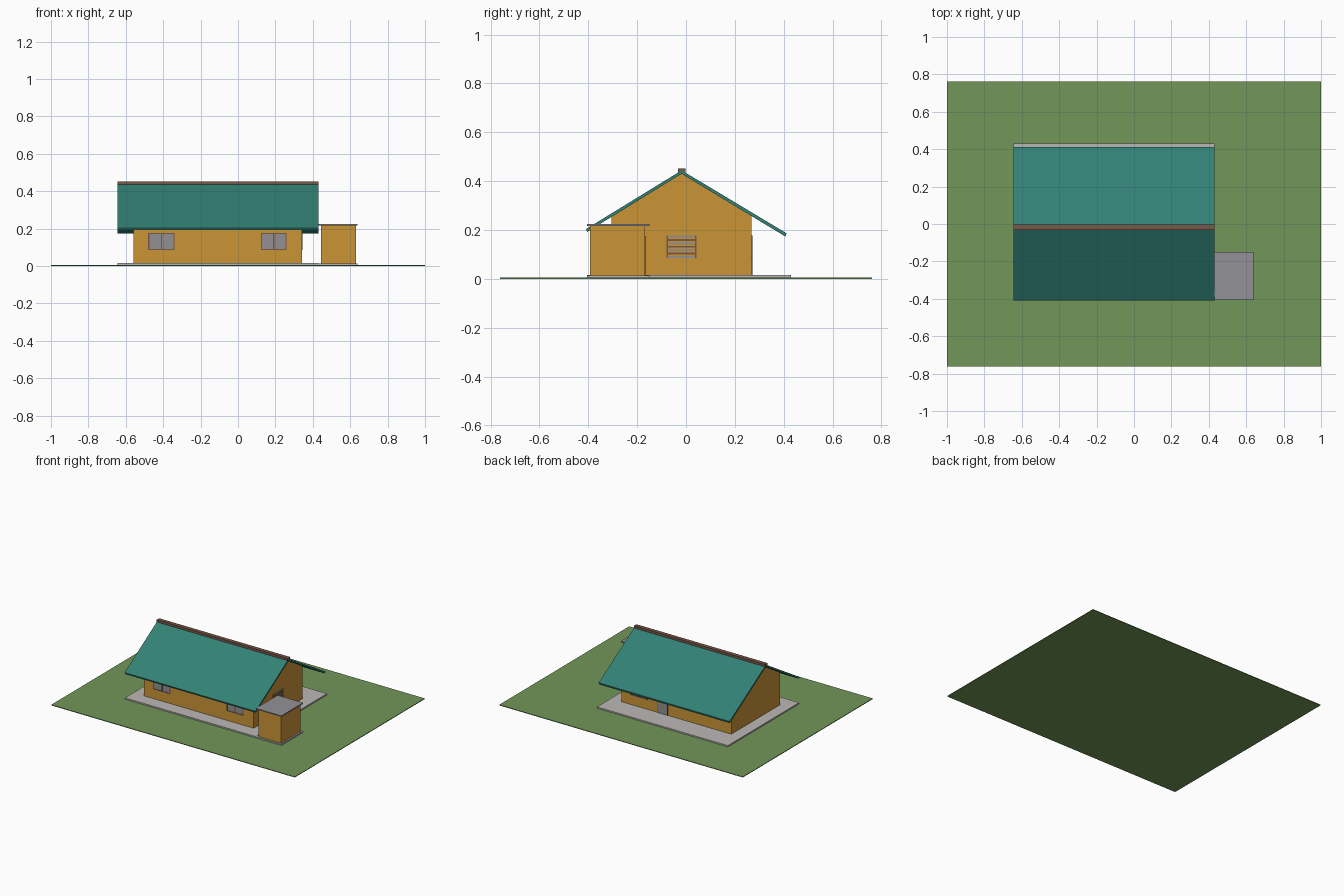
import bpy, bmesh

if "Cube" in bpy.data.objects:
    bpy.data.objects.remove(bpy.data.objects["Cube"])


def mat(name, r, g, b):
    m = bpy.data.materials.new(name)
    m.diffuse_color = (r, g, b, 1)
    m.use_nodes = True
    m.node_tree.nodes["Principled BSDF"].inputs["Base Color"].default_value = m.diffuse_color
    return m


GRASS = mat("grass green", 0.17, 0.31, 0.10)
SLAB = mat("concrete", 0.50, 0.48, 0.47)
WALL = mat("ochre wall", 0.60, 0.30, 0.036)
ROOF = mat("teal roof", 0.032, 0.22, 0.18)
TRIM = mat("brown trim", 0.19, 0.095, 0.065)
GLASS = mat("grey glass", 0.29, 0.28, 0.29)
METAL = mat("grey sheet", 0.29, 0.29, 0.31)


def box(name, x0, x1, y0, y1, z0, z1, m):
    bpy.ops.mesh.primitive_cube_add(size=1, location=((x0 + x1) / 2, (y0 + y1) / 2, (z0 + z1) / 2))
    ob = bpy.context.object
    ob.name = name
    ob.scale = (x1 - x0, y1 - y0, z1 - z0)
    ob.data.materials.append(m)
    return ob


def extrude_x(name, profile, x0, x1, m):
    """Extrude a closed (y, z) profile along x."""
    bm = bmesh.new()
    face = bm.faces.new([bm.verts.new((x0, y, z)) for y, z in profile])
    out = bmesh.ops.extrude_face_region(bm, geom=[face])
    bmesh.ops.translate(bm, vec=(x1 - x0, 0, 0),
                        verts=[v for v in out["geom"] if isinstance(v, bmesh.types.BMVert)])
    bmesh.ops.recalc_face_normals(bm, faces=bm.faces)
    me = bpy.data.meshes.new(name)
    bm.to_mesh(me)
    bm.free()
    me.materials.append(m)
    ob = bpy.data.objects.new(name, me)
    bpy.context.collection.objects.link(ob)


def opening(name, x0, x1, z0, z1, y, side, mullion):
    """Glazed plate with trim on a wall facing -y (side -1) or +y (side 1)."""
    def plate(part, a, b, c, d, t, m):
        ys = sorted((y, y + side * t))
        box(name + part, a, b, ys[0], ys[1], c, d, m)
    w = 0.006
    plate("_panel", x0, x1, z0, z1, 0.002, GLASS)
    plate("_jamb_left", x0, x0 + w, z0, z1, 0.004, TRIM)
    plate("_jamb_right", x1 - w, x1, z0, z1, 0.004, TRIM)
    plate("_head", x0, x1, z1 - w, z1, 0.004, TRIM)
    if mullion:
        plate("_sill", x0, x1, z0, z0 + w, 0.004, TRIM)
        c = (x0 + x1) / 2
        plate("_mullion", c - w / 2, c + w / 2, z0, z1, 0.004, TRIM)


# Lawn and concrete bases
box("lawn", -1, 1, -0.762, 0.762, 0, 0.005, GRASS)
box("house_slab", -0.645, 0.43, -0.405, 0.43, 0.005, 0.015, SLAB)
box("shed_slab", 0.43, 0.64, -0.405, -0.15, 0.005, 0.014, SLAB)

# House body with gable ends
extrude_x("house_walls", [(-0.305, 0.014), (0.268, 0.014), (0.268, 0.258),
                          (-0.018, 0.432), (-0.305, 0.256)], -0.56, 0.342, WALL)

# Folded roof sheet and ridge cap
extrude_x("roof", [(-0.018, 0.430), (-0.405, 0.192), (-0.409, 0.204), (-0.018, 0.444),
                   (0.411, 0.187), (0.407, 0.173)], -0.645, 0.43, ROOF)
box("ridge_cap", -0.645, 0.43, -0.032, -0.003, 0.432, 0.452, TRIM)

# Windows on the long walls, door at the back
for i, (a, b) in enumerate([(-0.48, -0.34), (0.122, 0.26)]):
    opening(f"front_window_{i}", a, b, 0.086, 0.177, -0.305, -1, True)
opening("back_window", 0.13, 0.27, 0.086, 0.177, 0.268, 1, True)
opening("back_door", -0.04, 0.045, 0.015, 0.177, 0.268, 1, False)

# Louvred vent on the right gable
X = 0.342
for y in (-0.08, 0.036):
    box("vent_jamb", X, X + 0.004, y, y + 0.006, 0.086, 0.177, TRIM)
for i in range(7):
    z = 0.086 + i * 0.0138
    box("vent_slat", X, X + 0.003, -0.08, 0.042, z, z + 0.008, TRIM if i % 2 else GLASS)

# Small outbuilding with flat roof and rear door
box("shed_walls", 0.444, 0.63, -0.393, -0.167, 0.013, 0.218, WALL)
box("shed_roof", 0.43, 0.64, -0.405, -0.15, 0.217, 0.225, METAL)
opening("shed_door", 0.50, 0.58, 0.014, 0.175, -0.167, 1, False)
